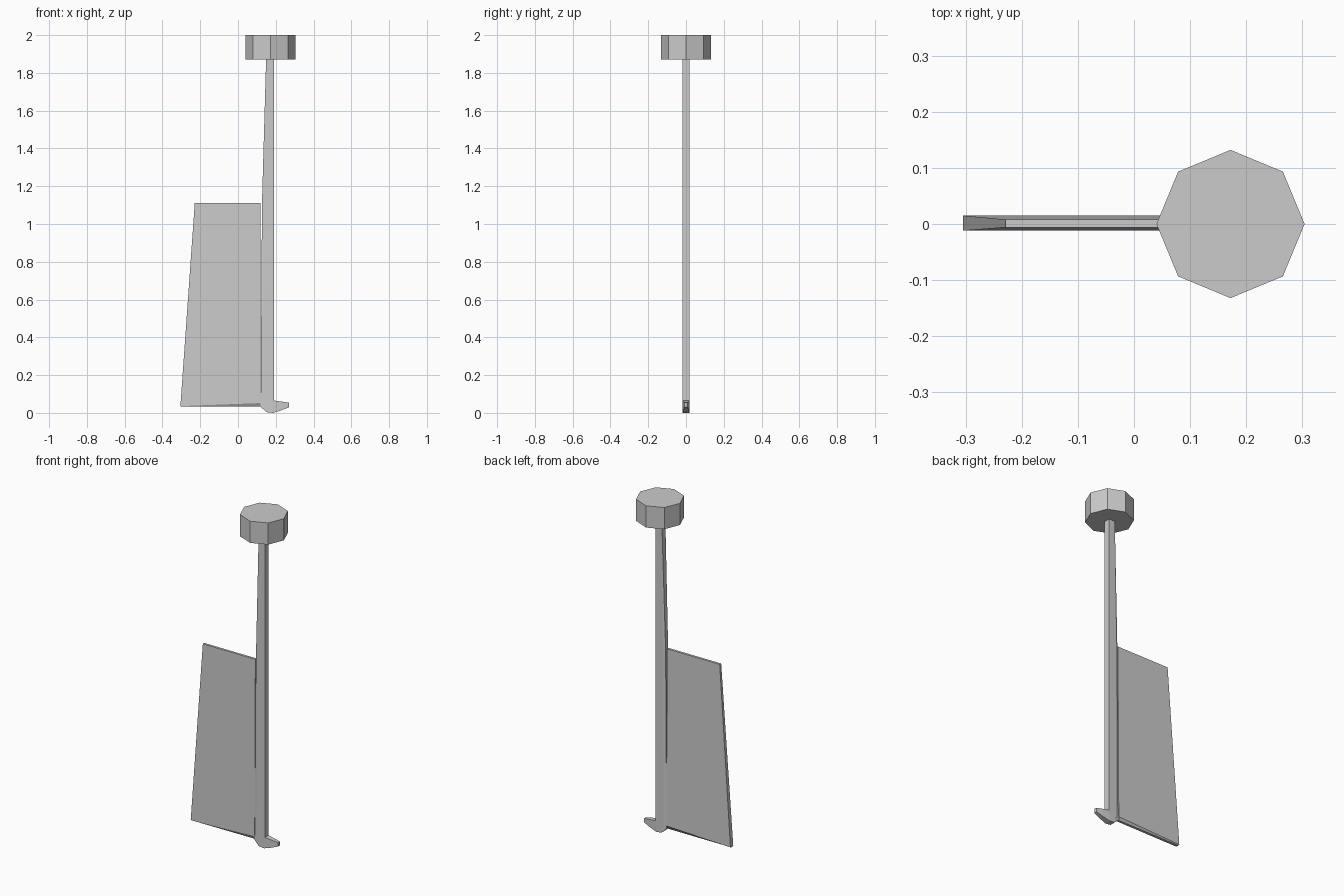
import bpy, bmesh, math

if "Cube" in bpy.data.objects:
    bpy.data.objects.remove(bpy.data.objects["Cube"])


def loft(name, rings):
    """Skin a list of equal-length point rings and cap both ends."""
    bm = bmesh.new()
    rows = [[bm.verts.new(p) for p in ring] for ring in rings]
    n = len(rows[0])
    for a, b in zip(rows, rows[1:]):
        for i in range(n):
            j = (i + 1) % n
            bm.faces.new((a[i], a[j], b[j], b[i]))
    bm.faces.new(rows[0][::-1])
    bm.faces.new(rows[-1])
    bmesh.ops.recalc_face_normals(bm, faces=bm.faces)
    mesh = bpy.data.meshes.new(name)
    bm.to_mesh(mesh)
    bm.free()
    obj = bpy.data.objects.new(name, mesh)
    bpy.context.collection.objects.link(obj)
    return obj


# octagonal cap on top of the post
loft("post_cap", [[(0.172 + 0.132 * math.cos(i * math.pi / 4),
                    0.132 * math.sin(i * math.pi / 4), z) for i in range(8)]
                  for z in (1.87, 2.0)])


# post with a chamfered edge on the blade side that fades out at the top
def post_ring(z, nose, shoulder, nose_y):
    return [(nose, -nose_y, z), (shoulder, -0.018, z), (0.19, -0.018, z),
            (0.19, 0.018, z), (shoulder, 0.018, z), (nose, nose_y, z)]


loft("post", [post_ring(0.04, 0.120, 0.136, 0.012),
              post_ring(1.11, 0.127, 0.141, 0.012),
              post_ring(1.88, 0.149, 0.151, 0.017)])


# blade: thin at the top, thicker at the bottom, with a keeled lower edge
def blade_ring(x_top, x_bottom, z_side):
    return [(x_top, -0.006, 1.11), (x_bottom, -0.012, z_side),
            (x_bottom, -0.006, 0.034), (x_bottom, 0.008, 0.034),
            (x_bottom, 0.015, z_side), (x_top, 0.008, 1.11)]


loft("blade", [blade_ring(-0.229, -0.305, 0.036),
               blade_ring(0.119, 0.119, 0.052)])

# hooked foot tapering to a small tip: x, low z, high z, half width
foot = [(0.118, 0.034, 0.058, 0.014), (0.150, 0.004, 0.062, 0.018),
        (0.186, 0.0, 0.066, 0.018), (0.230, 0.014, 0.060, 0.014),
        (0.271, 0.030, 0.054, 0.009)]
loft("hook_foot", [[(x, -w, lo), (x, w, lo), (x, w, hi), (x, -w, hi)]
                   for x, lo, hi, w in foot])
